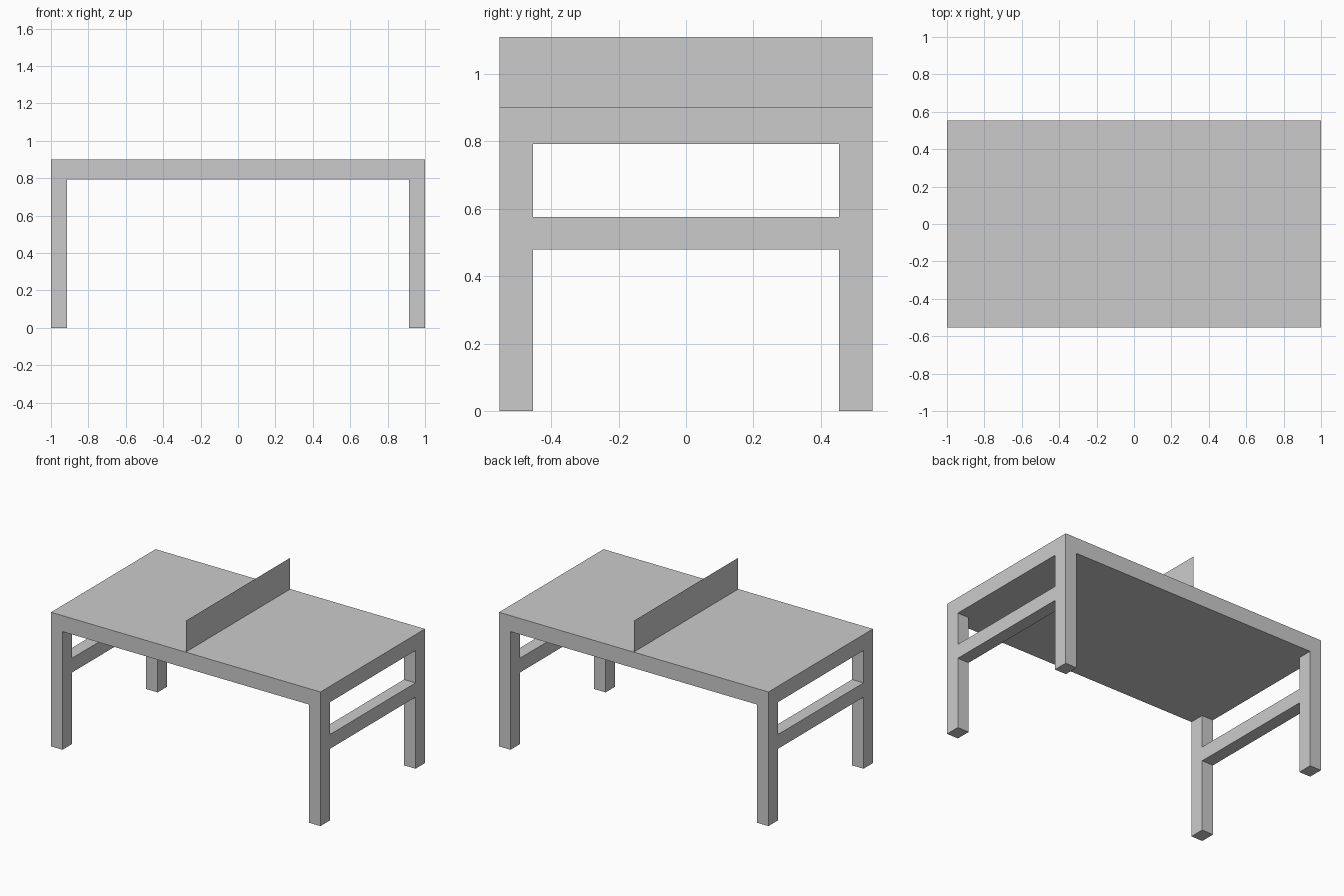
import bpy, bmesh
from mathutils import Vector

if "Cube" in bpy.data.objects:
    bpy.data.objects.remove(bpy.data.objects["Cube"])

HX, HY = 1.0, 0.554          # half length and half width
LX, LY = 0.085, 0.10         # leg thickness along x and y
UNDER, TOP, NET_TOP = 0.793, 0.90, 1.11
RAIL_LOW, RAIL_HIGH = 0.48, 0.576


def link(name, bm):
    mesh = bpy.data.meshes.new(name)
    bm.to_mesh(mesh)
    bm.free()
    obj = bpy.data.objects.new(name, mesh)
    bpy.context.collection.objects.link(obj)
    return obj


def box(name, lo, hi):
    lo, hi = Vector(lo), Vector(hi)
    bm = bmesh.new()
    bmesh.ops.create_cube(bm, size=1)
    bmesh.ops.scale(bm, vec=hi - lo, verts=bm.verts)
    bmesh.ops.translate(bm, vec=(lo + hi) / 2, verts=bm.verts)
    return link(name, bm)


# Solid tabletop slab
box("tabletop", (-HX, -HY, UNDER), (HX, HY, TOP))

# Legs flush with the corners, and an end rail joining each pair
for x_name, x0 in (("left", -HX), ("right", HX - LX)):
    for y_name, y0 in (("front", -HY), ("back", HY - LY)):
        box(f"{y_name}_{x_name}_leg", (x0, y0, 0), (x0 + LX, y0 + LY, UNDER))
    box(f"{x_name}_rail", (x0, LY - HY, RAIL_LOW), (x0 + LX, HY - LY, RAIL_HIGH))

# Net: a single thin sheet across the middle
bm = bmesh.new()
corners = ((-HY, TOP), (HY, TOP), (HY, NET_TOP), (-HY, NET_TOP))
bm.faces.new([bm.verts.new((0, y, z)) for y, z in corners])
link("net", bm)
